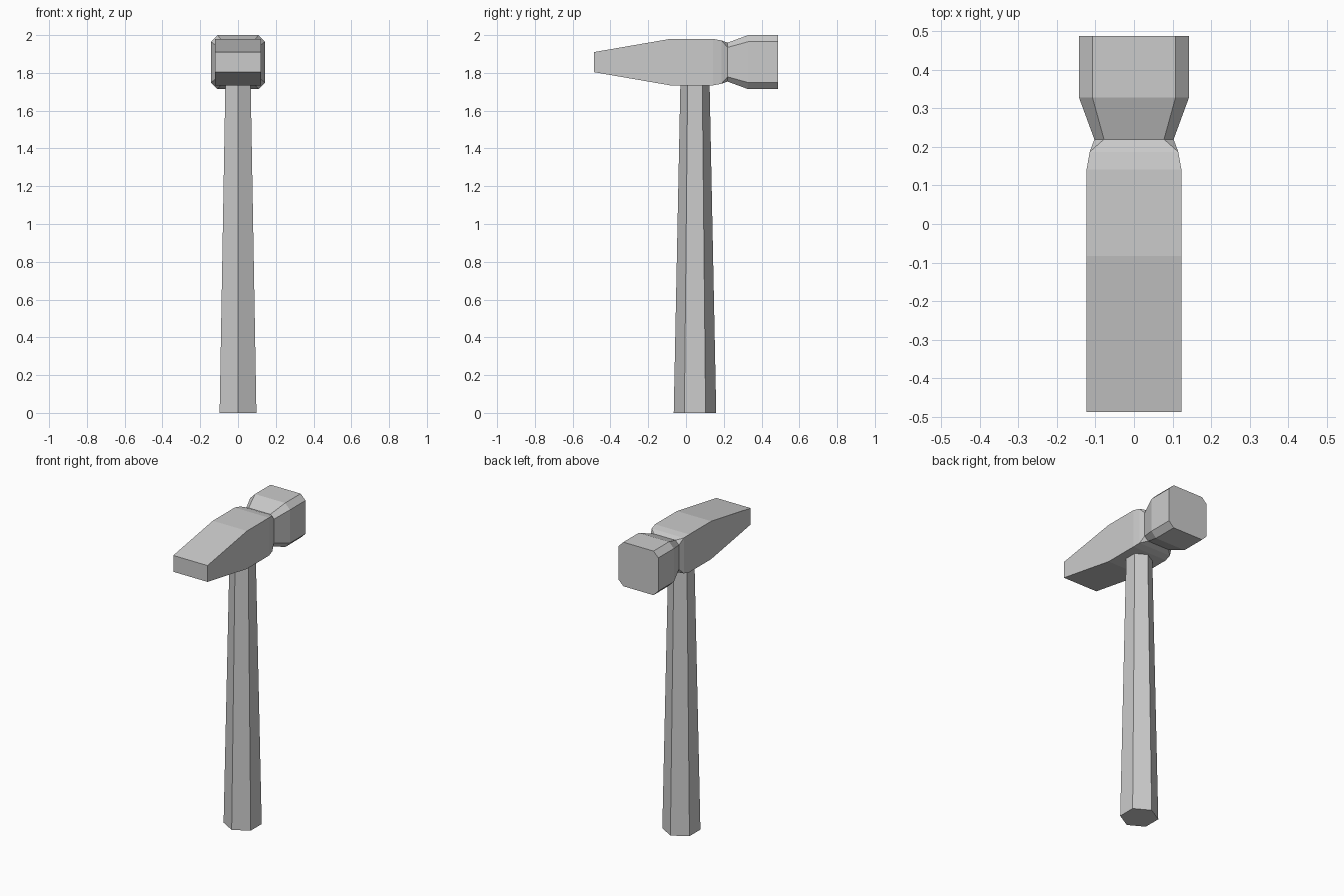
import bpy
import bmesh
from math import cos, sin, pi

if "Cube" in bpy.data.objects:
    bpy.data.objects.remove(bpy.data.objects["Cube"])


def loft(name, rings):
    """Skin a solid through equal-length rings of points and cap both ends."""
    bm = bmesh.new()
    loops = [[bm.verts.new(p) for p in ring] for ring in rings]
    n = len(rings[0])
    for a, b in zip(loops, loops[1:]):
        for i in range(n):
            j = (i + 1) % n
            bm.faces.new((a[i], a[j], b[j], b[i]))
    bm.faces.new(loops[0])
    bm.faces.new(loops[-1])
    # square sections have doubled corners, merge them
    bmesh.ops.remove_doubles(bm, verts=bm.verts, dist=1e-4)
    bmesh.ops.recalc_face_normals(bm, faces=bm.faces)
    mesh = bpy.data.meshes.new(name)
    bm.to_mesh(mesh)
    bm.free()
    obj = bpy.data.objects.new(name, mesh)
    bpy.context.collection.objects.link(obj)
    return obj


def hexagon(r, z, cy=0.0475):
    return [(r * sin(i * pi / 3), cy + r * cos(i * pi / 3), z) for i in range(6)]


def chamfered(y, hx, hz, cut=0.0, cz=1.857):
    """Rectangle across the head axis with its corners cut off."""
    x, z = hx - cut, hz - cut
    pts = [(hx, -z), (hx, z), (x, hz), (-x, hz),
           (-hx, z), (-hx, -z), (-x, -hz), (x, -hz)]
    return [(px, y, cz + pz) for px, pz in pts]


# Tapered six-sided handle, its top end buried in the head
loft("handle", [hexagon(0.1125, 0.0), hexagon(0.0762, 1.80)])

# Head: wedge peen, square body, narrow neck, octagonal striking face
loft("head", [
    chamfered(-0.488, 0.123, 0.053),
    chamfered(-0.083, 0.123, 0.123),
    chamfered(0.142, 0.123, 0.123),
    chamfered(0.187, 0.115, 0.115),
    chamfered(0.22, 0.103, 0.103, 0.025),
    chamfered(0.329, 0.143, 0.143, 0.035),
    chamfered(0.488, 0.143, 0.143, 0.035),
])
